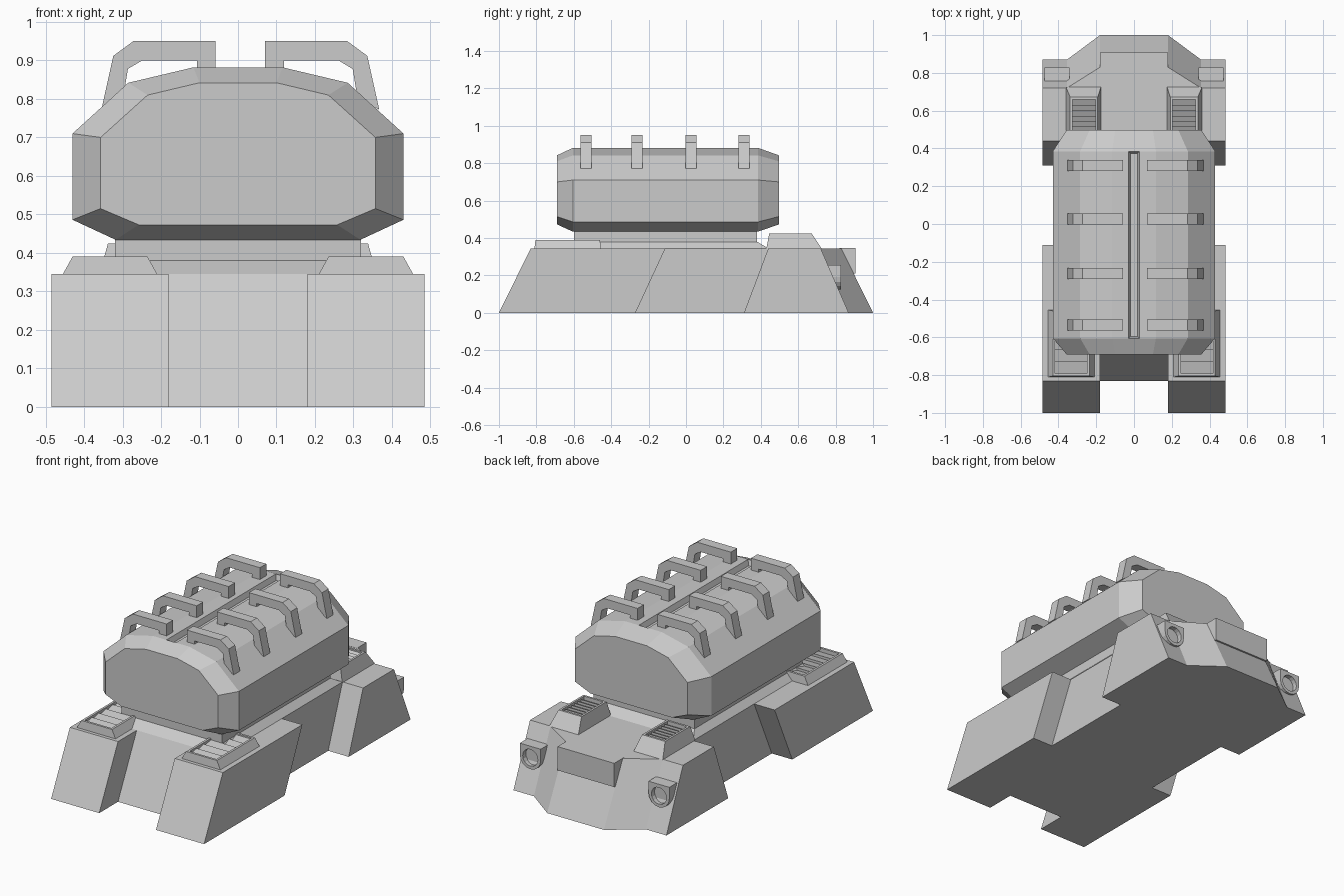
import bpy, bmesh, math

cube = bpy.data.objects.get("Cube")
if cube:
    bpy.data.objects.remove(cube, do_unlink=True)

grey = bpy.data.materials.new("plain grey")
grey.use_nodes = True
colour = (0.6, 0.6, 0.6, 1)
grey.diffuse_color = colour
grey.node_tree.nodes["Principled BSDF"].inputs["Base Color"].default_value = colour


def loft(name, rings, mirror=False, origin=0.0):
    """Skin a stack of matching rings, cap both ends, optionally mirror in x."""
    bm = bmesh.new()
    rows = [[bm.verts.new(p) for p in ring] for ring in rings]
    n = len(rows[0])
    for a, b in zip(rows, rows[1:]):
        for i in range(n):
            j = (i + 1) % n
            bm.faces.new((a[i], a[j], b[j], b[i]))
    bm.faces.new(rows[0][::-1])
    bm.faces.new(rows[-1])
    bmesh.ops.recalc_face_normals(bm, faces=bm.faces)
    mesh = bpy.data.meshes.new(name)
    bm.to_mesh(mesh)
    bm.free()
    mesh.materials.append(grey)
    obj = bpy.data.objects.new(name, mesh)
    obj.location.x = origin
    bpy.context.collection.objects.link(obj)
    if mirror:
        obj.modifiers.new("Mirror", "MIRROR")
    return obj


def rect(x0, x1, y0, y1, z):
    return [(x0, y0, z), (x1, y0, z), (x1, y1, z), (x0, y1, z)]


def both_sides(half):
    return half + [(-x, *rest) for x, *rest in reversed(half)]


# Hull with four sloping feet: x, y at the ground, y at the deck
outline = both_sides([
    (0.18, -0.83, -0.66), (0.18, -1, -0.83), (0.485, -1, -0.83),
    (0.485, -0.27, -0.11), (0.355, -0.27, -0.11), (0.355, 0.31, 0.44),
    (0.485, 0.31, 0.44), (0.485, 0.87, 0.72), (0.355, 0.87, 0.72),
    (0.18, 1, 0.83)])
deck = 0.345
loft("hull", [[(x, y, 0) for x, y, _ in outline],
              [(x, y, deck) for x, _, y in outline]])

# Block across the rear slope
loft("rear_block", [rect(-0.18, 0.18, 0.82, 0.907, 0.21),
                    rect(-0.18, 0.18, 0.82, 0.907, deck + 0.001)])

# Stepped pedestal under the tank
loft("pedestal", [rect(-0.355, 0.355, -0.66, 0.44, deck),
                  rect(-0.32, 0.32, -0.6, 0.38, 0.38),
                  rect(-0.32, 0.32, -0.6, 0.38, 0.44)])

# Tank body with chamfered ends
body = both_sides([(0.318, 0.434), (0.43, 0.486), (0.43, 0.71),
                   (0.285, 0.842), (0.116, 0.882), (0.03, 0.882)])
end = both_sides([(0.258, 0.473), (0.357, 0.515), (0.357, 0.70),
                  (0.235, 0.81), (0.1, 0.842), (0.03, 0.842)])
tank = loft("tank", [[(x, y, z) for x, z in prof] for prof, y in
                     ((end, -0.69), (body, -0.605), (body, 0.385), (end, 0.497))])

# Groove along the top of the tank
bm = bmesh.new()
bm.from_mesh(tank.data)
strip = [f for f in bm.faces
         if all(v.co.z > 0.88 and abs(v.co.x) < 0.04 for v in f.verts)]
bmesh.ops.inset_region(bm, faces=strip, thickness=0.015, depth=-0.03)
bm.to_mesh(tank.data)
bm.free()

# Grab handles over the tank shoulders
handle = [(0.064, 0.87), (0.064, 0.95), (0.278, 0.95), (0.33, 0.912),
          (0.361, 0.772), (0.305, 0.8), (0.292, 0.878), (0.255, 0.9),
          (0.113, 0.9), (0.113, 0.87)]
for i, y in enumerate((-0.535, -0.262, 0.027, 0.31)):
    loft(f"handles_{i + 1}", [[(x, y + d, z) for x, z in handle]
                              for d in (-0.029, 0.029)], True, 0.006)


# Raised vents: tapered frame with an opening and tilted slats
def vent(name, base, top, z, rim, slats):
    x0, x1, y0, y1 = top
    x0, x1, y0, y1 = hole = (x0 + rim, x1 - rim, y0 + rim, y1 - rim)
    floor = z - 0.035
    loft(name, [rect(*base, deck), rect(*top, z), rect(*hole, z),
                rect(*hole, floor)], True)
    step = (y1 - y0) / slats
    for i in range(slats):
        a = y0 + i * step
        b = a + step
        wedge = [(a, floor), (b, floor), (b, z - 0.008), (a, z - 0.022)]
        loft(f"{name}_slat_{i + 1}",
             [[(x, y, h) for y, h in wedge] for x in (x0, x1)], True)


vent("front_vent", (0.21, 0.455, -0.81, -0.455), (0.235, 0.43, -0.805, -0.46), 0.39, 0.013, 5)
vent("rear_vent", (0.175, 0.36, 0.43, 0.725), (0.192, 0.338, 0.445, 0.672), 0.424, 0.012, 7)

# Lamps on the rear slope: square-topped housing, round socket
cx, cz, sides = 0.408, 0.191, 16
housing, socket = [], []
for i in range(sides):
    t = 2 * math.pi * i / sides
    c, s = math.cos(t), math.sin(t)
    k = 0.066 / (max(abs(c), abs(s)) if s > 0 else 1)
    housing.append((cx + c * k, cz + s * k))
    socket.append((cx + c * 0.048, cz + s * 0.048))
loft("rear_lamp", [[(x, y, z) for x, z in prof] for prof, y in
                   ((housing, 0.73), (housing, 0.828), (socket, 0.828), (socket, 0.8))], True)
